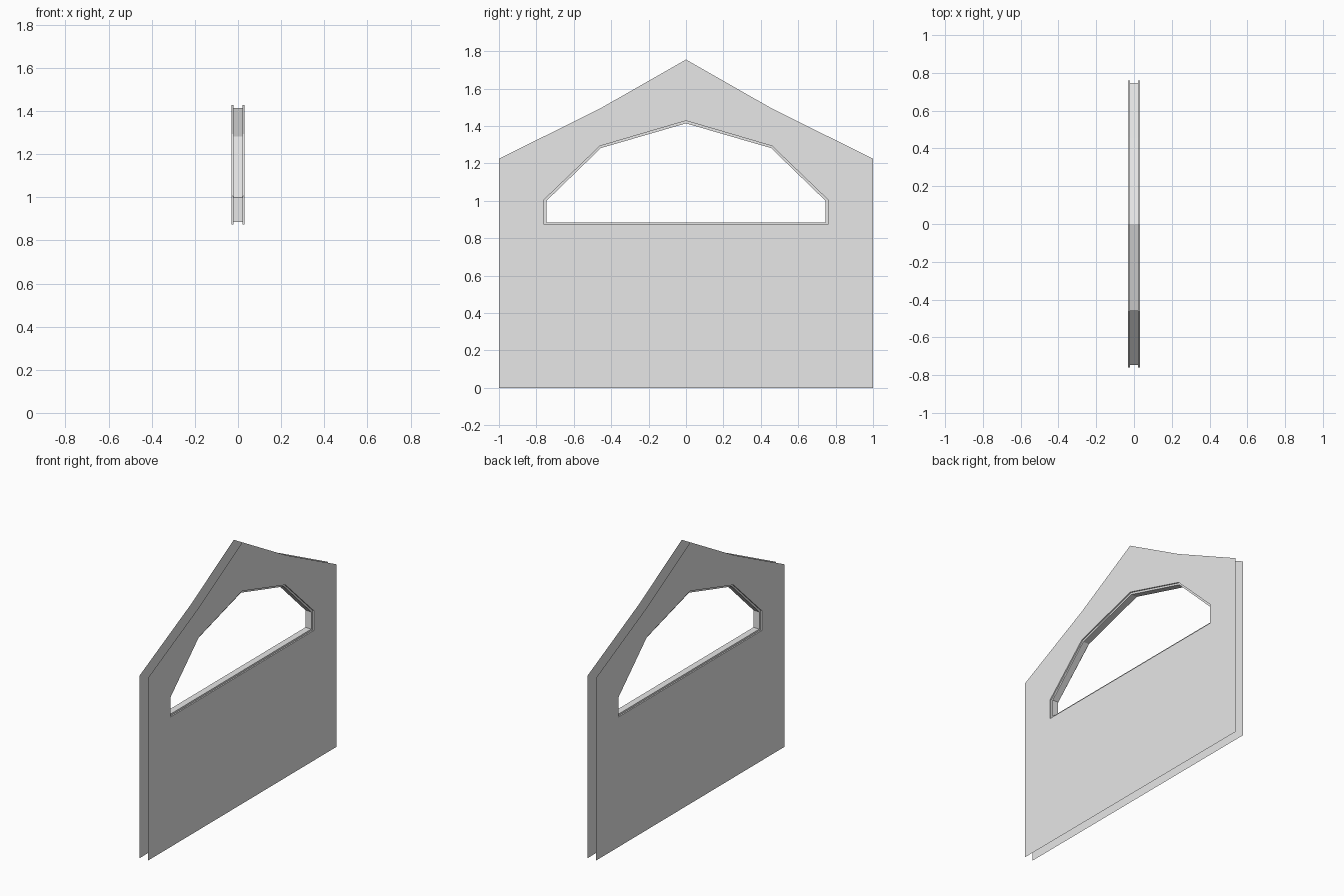
import bpy
import bmesh

if "Cube" in bpy.data.objects:
    bpy.data.objects.remove(bpy.data.objects["Cube"])

grey = bpy.data.materials.new("plain_grey")
grey.use_nodes = True
colour = (0.8, 0.8, 0.8, 1)
grey.diffuse_color = colour
grey.node_tree.nodes["Principled BSDF"].inputs["Base Color"].default_value = colour

# Half outlines (y, z), running from the bottom corner up to the peak
GABLE = [(1, 0), (1, 1.225), (0.46, 1.493), (0, 1.755)]
OPENING = [(0.76, 0.873), (0.76, 1.005), (0.46, 1.293), (0, 1.428)]
FRAME = [(0.746, 0.885), (0.746, 1.0), (0.455, 1.282), (0, 1.414)]
FACE_X, REBATE_X = 0.031, 0.022


def mirrored(half):
    return half + [(-y, z) for y, z in reversed(half[:-1])]


def bridged(name, sections):
    """Join successive closed outlines, each given as (x, half outline)."""
    bm = bmesh.new()
    loops = [[bm.verts.new((x, y, z)) for y, z in mirrored(half)]
             for x, half in sections]
    for a, b in zip(loops, loops[1:]):
        for i in range(len(a)):
            j = (i + 1) % len(a)
            bm.faces.new((a[i], a[j], b[j], b[i]))
    mesh = bpy.data.meshes.new(name)
    bm.to_mesh(mesh)
    bm.free()
    mesh.materials.append(grey)
    obj = bpy.data.objects.new(name, mesh)
    bpy.context.collection.objects.link(obj)
    return obj


# Thin wall skins, open around the outside, facing outwards
bridged("left_wall_skin", [(FACE_X, GABLE), (FACE_X, OPENING)])
bridged("right_wall_skin", [(-FACE_X, OPENING), (-FACE_X, GABLE)])

# Stepped window lining through the wall
bridged("window_lining", [
    (FACE_X, OPENING), (REBATE_X, OPENING), (REBATE_X, FRAME),
    (-REBATE_X, FRAME), (-REBATE_X, OPENING), (-FACE_X, OPENING)])
